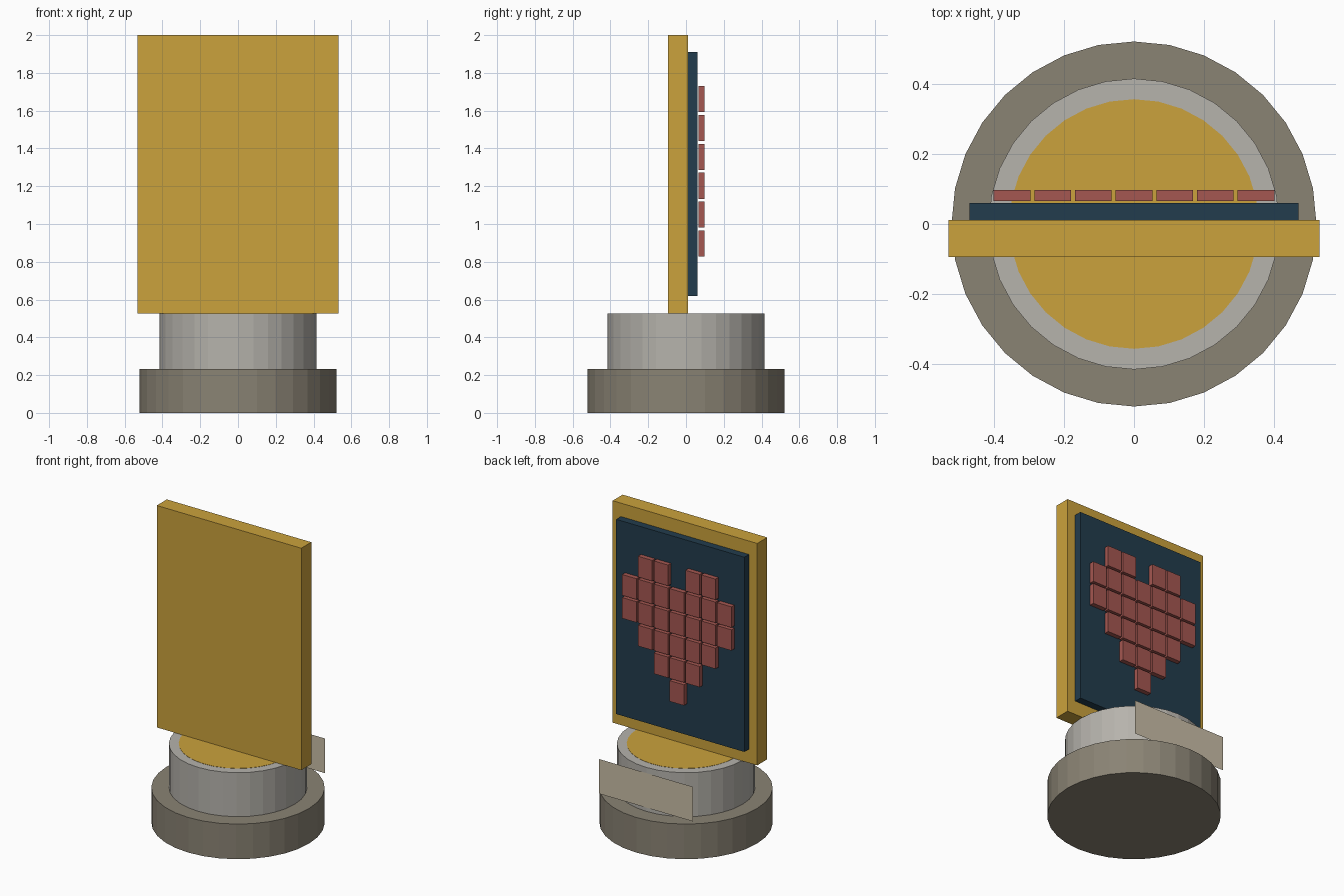
import bpy, math

if "Cube" in bpy.data.objects:
    bpy.data.objects.remove(bpy.data.objects["Cube"])


def lin(c):
    c /= 255
    return c / 12.92 if c <= 0.04045 else ((c + 0.055) / 1.055) ** 2.4


def mat(name, r, g, b):
    m = bpy.data.materials.new(name)
    m.diffuse_color = (lin(r), lin(g), lin(b), 1)
    m.use_nodes = True
    m.node_tree.nodes["Principled BSDF"].inputs["Base Color"].default_value = m.diffuse_color
    return m


GOLD = mat("gold", 203, 162, 60)
NAVY = mat("navy", 34, 60, 77)
RED = mat("brick red", 165, 87, 81)
STONE = mat("dark stone", 138, 131, 116)
GREY = mat("light grey", 182, 179, 172)
BEIGE = mat("beige", 201, 190, 167)


def mesh_object(name, verts, faces, material):
    me = bpy.data.meshes.new(name)
    me.from_pydata(verts, [], faces)
    me.materials.append(material)
    ob = bpy.data.objects.new(name, me)
    bpy.context.collection.objects.link(ob)
    return ob


def box(name, x0, x1, y0, y1, z0, z1, material):
    verts = [(x, y, z) for x in (x0, x1) for y in (y0, y1) for z in (z0, z1)]
    faces = [(0, 1, 3, 2), (4, 6, 7, 5), (0, 4, 5, 1),
             (2, 3, 7, 6), (0, 2, 6, 4), (1, 5, 7, 3)]
    return mesh_object(name, verts, faces, material)


def cylinder(name, r, z0, z1, material, n=32):
    ring = [(r * math.cos(2 * math.pi * i / n), r * math.sin(2 * math.pi * i / n))
            for i in range(n)]
    verts = [(x, y, z0) for x, y in ring] + [(x, y, z1) for x, y in ring]
    faces = [(i, (i + 1) % n, n + (i + 1) % n, n + i) for i in range(n)]
    faces += [tuple(reversed(range(n))), tuple(range(n, 2 * n))]
    return mesh_object(name, verts, faces, material)


# Round stepped pedestal with a gold inlay on top
cylinder("base_plinth", 0.522, 0, 0.233, STONE)
cylinder("upper_plinth", 0.416, 0.233, 0.525, GREY)
cylinder("top_inlay", 0.357, 0.523, 0.5265, GOLD)

# Blank label card on the back of the pedestal
mesh_object("label_plate",
            [(-0.345, 0.42, 0.26), (0.345, 0.42, 0.26),
             (0.345, 0.42, 0.49), (-0.345, 0.42, 0.49)],
            [(3, 2, 1, 0)], BEIGE)

# Upright panel
box("gold_frame", -0.531, 0.531, -0.094, 0.011, 0.526, 2.0, GOLD)
box("navy_panel", -0.471, 0.471, 0.011, 0.06, 0.618, 1.911, NAVY)

# Heart made of tiles, rows from top to bottom
rows = [(1, 2, 4, 5), range(7), range(7), range(1, 6), range(2, 5), (3,)]
for r, cols in enumerate(rows):
    z = 1.661 - 0.1528 * r
    for c in cols:
        x = (c - 3) * 0.1163
        box(f"heart_tile_{r}_{c}", x - 0.0525, x + 0.0525,
            0.066, 0.097, z - 0.069, z + 0.069, RED)
